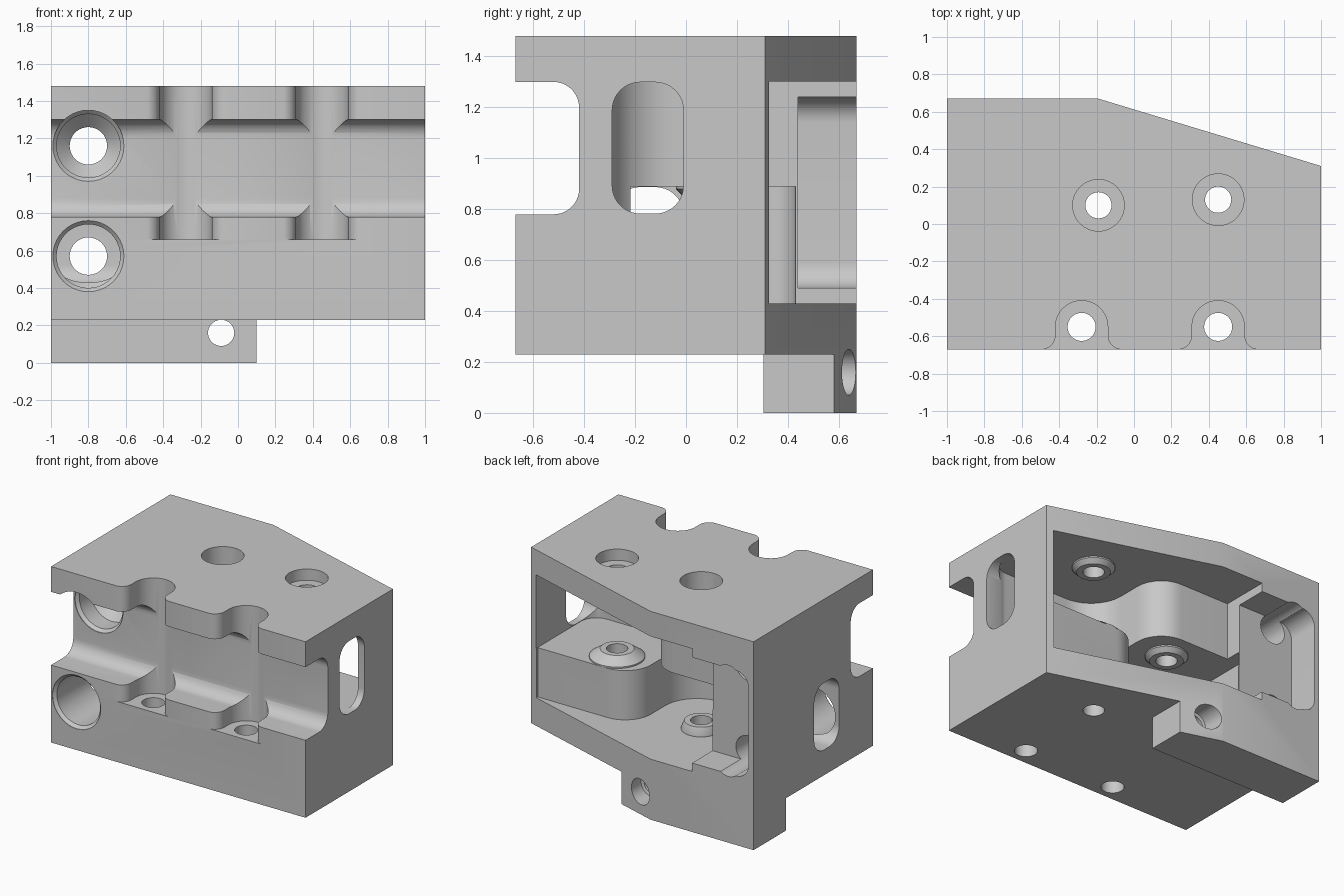
import bpy, bmesh
from math import cos, sin, tan, pi
from mathutils import Vector

if "Cube" in bpy.data.objects:
    bpy.data.objects.remove(bpy.data.objects["Cube"], do_unlink=True)

grey = bpy.data.materials.new("machined_grey")
grey.use_nodes = True
grey.diffuse_color = (0.58, 0.58, 0.58, 1)
grey.node_tree.nodes["Principled BSDF"].inputs["Base Color"].default_value = grey.diffuse_color

# Map (u, v, along) to world for each extrusion axis
MAP = {"x": lambda u, v, w: (w, u, v),
       "y": lambda u, v, w: (u, w, v),
       "z": lambda u, v, w: (u, v, w)}


def loft(name, rings, axis):
    """Solid skinned through equal-sized rings of (u, v, along)."""
    bm = bmesh.new()
    loops = [[bm.verts.new(MAP[axis](*p)) for p in ring] for ring in rings]
    bm.faces.new(loops[0])
    bm.faces.new(loops[-1])
    for a, b in zip(loops, loops[1:]):
        for i in range(len(a)):
            j = (i + 1) % len(a)
            bm.faces.new((a[i], a[j], b[j], b[i]))
    bmesh.ops.recalc_face_normals(bm, faces=bm.faces)
    mesh = bpy.data.meshes.new(name)
    bm.to_mesh(mesh)
    bm.free()
    mesh.materials.append(grey)
    ob = bpy.data.objects.new(name, mesh)
    bpy.context.collection.objects.link(ob)
    return ob


def rounded(corners, steps=10):
    """Polygon whose corners are (u, v) or (u, v, radius)."""
    out = []
    for i, c in enumerate(corners):
        p = Vector(c[:2])
        if len(c) == 2:
            out.append(p)
            continue
        r = c[2]
        d0 = (Vector(corners[i - 1][:2]) - p).normalized()
        d1 = (Vector(corners[(i + 1) % len(corners)][:2]) - p).normalized()
        half = d0.angle(d1) / 2
        centre = p + (d0 + d1).normalized() * (r / sin(half))
        start = (p + d0 * (r / tan(half)) - centre).normalized()
        end = (p + d1 * (r / tan(half)) - centre).normalized()
        for k in range(steps + 1):
            out.append(centre + start.slerp(end, k / steps).normalized() * r)
    return out


def prism(name, corners, axis, lo, hi):
    pts = rounded(corners)
    return loft(name, [[(p.x, p.y, w) for p in pts] for w in (lo, hi)], axis)


def lathe(name, axis, centre, stations, n=40):
    """Round solid along an axis; stations are (radius, position)."""
    return loft(name, [[(centre[0] + r * cos(2 * pi * k / n), centre[1] + r * sin(2 * pi * k / n), w)
                        for k in range(n)] for r, w in stations], axis)


def combine(part, operation):
    mod = body.modifiers.new(part.name, "BOOLEAN")
    mod.operation, mod.solver, mod.object = operation, "MANIFOLD", part
    bpy.context.view_layer.objects.active = body
    bpy.ops.object.modifier_apply(modifier=mod.name)
    bpy.data.objects.remove(part, do_unlink=True)


def cut(part):
    combine(part, "DIFFERENCE")


def add(part):
    combine(part, "UNION")


# Block with a slanted back; the underside is cut away to leave a tab
body = prism("bracket_body", [(-1, -.67), (1, -.67), (1, .31), (-.19, .67), (-1, .67)], "z", 0, 1.48)
cut(prism("underside", [(-1.2, -1), (1.2, -1), (1.2, 1), (.1, 1), (.1, .305), (-1.2, .305)], "z", -1, .23))

# Long groove across the front
cut(prism("groove", [(-1, .78), (-.42, .78, .1), (-.42, 1.3, .1), (-1, 1.3)], "x", -1.2, 1.2))

# Stepped cavity, open at the back: upper right pocket and lower left pocket
cut(prism("upper_pocket", [(.95, 1), (-.52, 1), (-.52, .32), (.07, .32, .2),
                           (.07, -.3, .25), (.95, -.3, .12)], "z", .78, 1.302))
cut(prism("lower_pocket", [(.947, 1.1), (.947, .31), (.2, .31, .2), (.2, -.303, .25), (-.62, -.303, .1),
                           (-.62, .43, .1), (-.517, .43), (-.517, 1.1)], "z", .43, .89))

# Recess behind the left column
cut(prism("column_recess", [(-.96, .49, .1), (-.5, .49), (-.5, 1.24), (-.96, 1.24, .1)], "y", .44, 1.2))


# Rounded side slots into each pocket
def slot(name, z0, z1, lo, hi):
    cut(prism(name, [(-.29, z0, .11), (-.01, z0, .11), (-.01, z1, .11), (-.29, z1, .11)], "x", lo, hi))


slot("right_slot", .783, 1.299, .8, 1.2)
slot("left_slot", .41, .887, -1.2, -.55)

# Seats around the shafts, on floor and ceiling of each pocket
SHAFTS = (((.45, .13), .78, 1.302, .18, 1.4), ((-.19, .1), .43, .89, .13, 1.1))
for centre, floor, ceiling, foot, bore in SHAFTS:
    add(lathe("floor_seat", "z", centre, [(foot, floor - .02), (foot, floor + .01), (.11, floor + .06)]))
    add(lathe("ceiling_seat", "z", centre, [(.14, ceiling + .02), (.14, ceiling - .01), (.11, ceiling - .04)]))
    cut(lathe("shaft_hole", "z", centre, [(.07, .1), (.07, 1.6)]))
    cut(lathe("shaft_bore", "z", centre, [(.138, bore), (.138, 1.6)]))

# Flared notches and screw holes along the front
for cx in (-.28, .45):
    side = [(.5, -1), (.5, -.671), (.14, -.671, .075), (.14, -.41, .139)]
    corners = [(cx - s[0], *s[1:]) for s in side] + [(cx + s[0], *s[1:]) for s in reversed(side)]
    cut(prism("front_notch", corners, "z", .66, 1.6))
    cut(lathe("front_screw_hole", "z", (cx, -.55), [(.075, .1), (.075, .8)]))

# Long counterbored holes through the left column
for z, rim in ((1.16, -.415), (.57, -.667)):
    cut(lathe("column_hole", "y", (-.8, z), [(.19, -1), (.19, rim), (.17, rim + .02),
                                            (.17, -.27), (.1, -.2), (.1, 1.1)]))

# Cross hole in the tab
cut(lathe("tab_hole", "y", (-.09, .16), [(.07, .2), (.07, .5), (.09, .505), (.09, 1)]))

bpy.ops.object.select_all(action="DESELECT")
body.select_set(True)
bpy.context.view_layer.objects.active = body
bpy.ops.object.shade_smooth_by_angle(angle=pi / 6)
